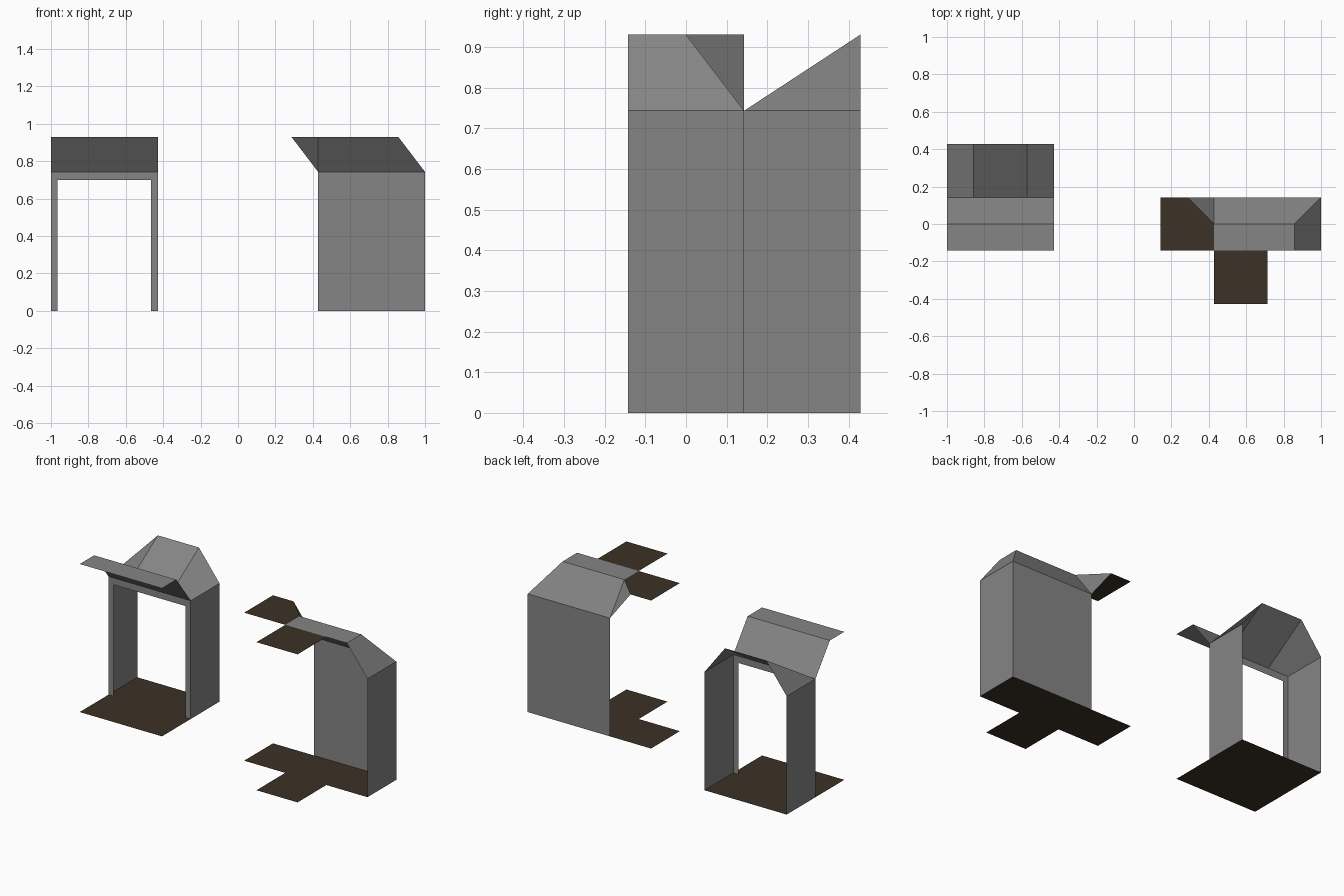
import bpy
from mathutils import Vector

if "Cube" in bpy.data.objects:
    bpy.data.objects.remove(bpy.data.objects["Cube"])

U = 1 / 7          # plan grid step
WALL = 0.743       # wall height
TOP = 0.93         # roof height


def material(name, rgb):
    m = bpy.data.materials.new(name)
    m.diffuse_color = (*rgb, 1)
    m.use_nodes = True
    m.node_tree.nodes["Principled BSDF"].inputs["Base Color"].default_value = m.diffuse_color
    return m


GREY = material("grey_stone", (0.235, 0.235, 0.235))
BROWN = material("dark_brown_ground", (0.045, 0.031, 0.019))


def sheet(name, faces, mat, facing):
    """Flat faces, each a list of (x, y) grid steps and z, turned towards 'facing'."""
    facing = Vector(facing)
    verts, polys = [], []
    for f in faces:
        pts = [Vector((x * U, y * U, z)) for x, y, z in f]
        normal = Vector((0, 0, 0))
        for a, b in zip(pts, pts[1:] + pts[:1]):
            normal += a.cross(b)
        if normal.dot(facing) < 0:
            pts = pts[:1] + pts[:0:-1]
        polys.append(list(range(len(verts), len(verts) + len(pts))))
        verts += pts
    me = bpy.data.meshes.new(name)
    me.from_pydata(verts, [], polys)
    me.materials.append(mat)
    ob = bpy.data.objects.new(name, me)
    bpy.context.collection.objects.link(ob)
    return ob


def flat(x0, x1, y0, y1, z):
    return [(x0, y0, z), (x1, y0, z), (x1, y1, z), (x0, y1, z)]


def wall(a, b):
    return [(*a, 0), (*b, 0), (*b, WALL), (*a, WALL)]


UP = (0, 0, 1)

# ---- Doorway module (left) ----
sheet("doorway_ground", [flat(-7, -3, -1, 3, 0)], BROWN, UP)
for side, x, d in (("left", -7, 1), ("right", -3, -1)):
    sheet(f"doorway_{side}_wall", [wall((x, 1), (x, 3))], GREY, (-d, 0, 0))
    # folded corner between the ramped roof and the side wall
    sheet(f"doorway_{side}_roof_corner",
          [[(x, 1, WALL), (x + d, 1, WALL), (x + d, 3, TOP), (x, 3, WALL)]],
          GREY, UP)

# thin door surround
j, head = 0.25, 0.70
sheet("door_frame", [[(-7, 1, 0), (-7 + j, 1, 0), (-7 + j, 1, head), (-3 - j, 1, head),
                      (-3 - j, 1, 0), (-3, 1, 0), (-3, 1, WALL), (-7, 1, WALL)]],
      GREY, (0, -1, 0))

# roofs meeting in a valley above the door
sheet("doorway_back_roof", [[(-6, 1, WALL), (-4, 1, WALL), (-4, 3, TOP), (-6, 3, TOP)]],
      GREY, UP)
sheet("doorway_front_roof", [flat(-7, -3, -1, 0, TOP),
                             [(-7, 0, TOP), (-3, 0, TOP), (-3, 1, WALL), (-7, 1, WALL)]],
      GREY, UP)

# ---- Corner module (right) ----
sheet("corner_ground", [flat(1, 7, -1, 1, 0), flat(3, 5, -3, -1, 0)], BROWN, UP)
sheet("corner_back_wall", [wall((3, 1), (7, 1))], GREY, (0, 1, 0))
sheet("corner_side_wall", [wall((7, -1), (7, 1))], GREY, (1, 0, 0))
sheet("corner_roof", [
    flat(3, 6, -1, 0, TOP),
    [(3, 0, TOP), (6, 0, TOP), (7, 1, WALL), (3, 1, WALL)],
    [(6, -1, TOP), (7, -1, WALL), (7, 1, WALL), (6, 0, TOP)],
    [(2, 1, TOP), (3, 0, TOP), (3, 1, WALL)],
], GREY, UP)

# brown upper ground around the wall top
sheet("corner_upper_ground", [
    [(1, -1, TOP), (3, -1, TOP), (3, 0, TOP), (2, 1, TOP), (1, 1, TOP)],
    flat(3, 5, -3, -1, TOP),
], BROWN, UP)
